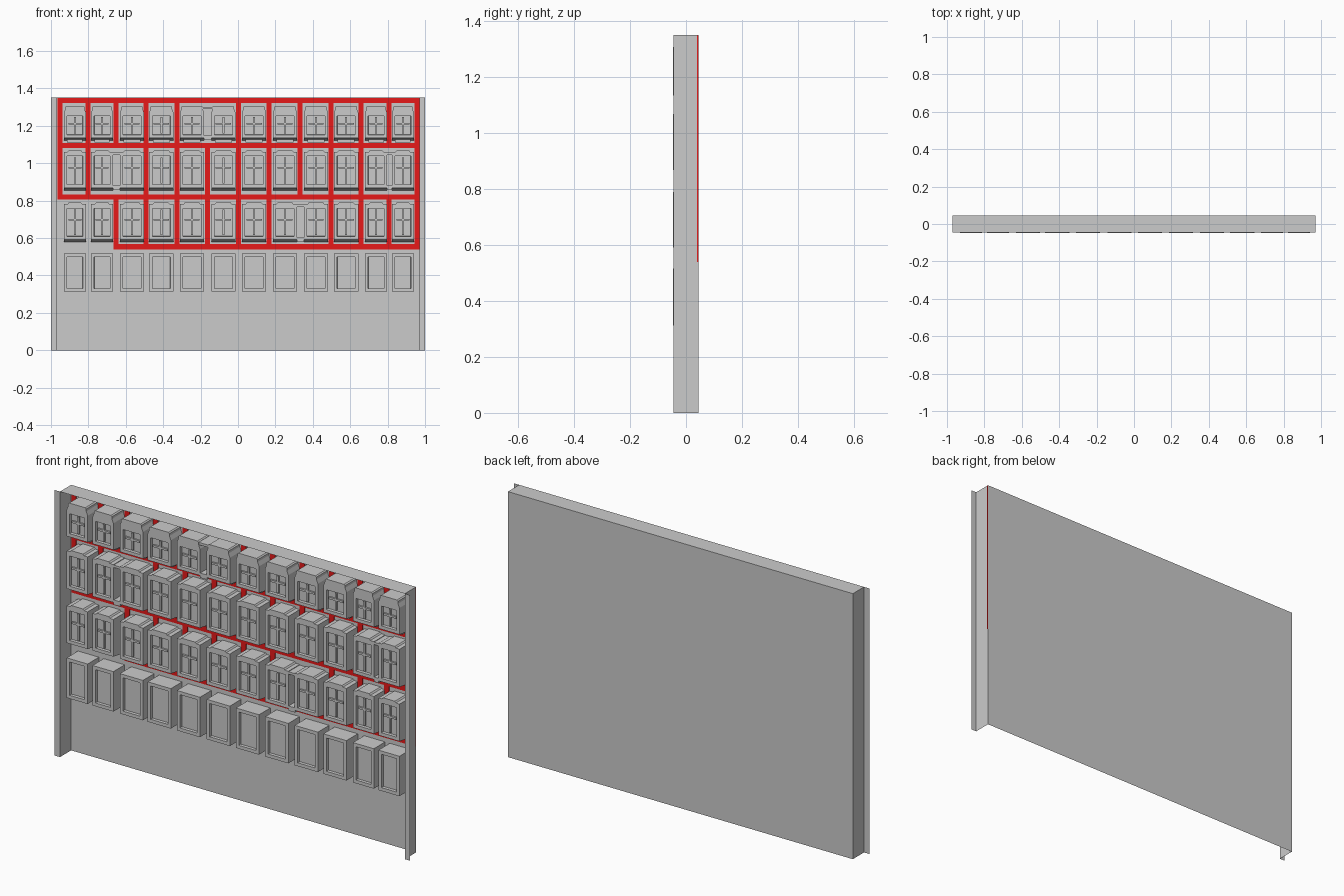
import bpy, bmesh

if "Cube" in bpy.data.objects:
    bpy.data.objects.remove(bpy.data.objects["Cube"])

FRONT, BACK = -0.045, 0.045


def finish(bm, name, mat=None):
    bmesh.ops.recalc_face_normals(bm, faces=bm.faces)
    me = bpy.data.meshes.new(name)
    bm.to_mesh(me)
    bm.free()
    ob = bpy.data.objects.new(name, me)
    bpy.context.collection.objects.link(ob)
    if mat:
        me.materials.append(mat)
    return ob


def box(bm, x0, x1, y0, y1, z0, z1):
    vs = bmesh.ops.create_cube(bm, size=1)["verts"]
    for v in vs:
        v.co = (x1 if v.co.x > 0 else x0, y1 if v.co.y > 0 else y0, z1 if v.co.z > 0 else z0)
    return vs


def prism(bm, pts, y0, y1):
    """Extrude an x-z outline from y0 to y1."""
    a = [bm.verts.new((x, y0, z)) for x, z in pts]
    b = [bm.verts.new((x, y1, z)) for x, z in pts]
    bm.faces.new(a)
    bm.faces.new(b[::-1])
    for i in range(len(pts)):
        j = (i + 1) % len(pts)
        bm.faces.new((a[i], b[i], b[j], a[j]))


# wall: back sheet, side returns and front flanges, open below
def wall(name, z0, z1, top=False):
    bm = bmesh.new()
    pts = [(-1, FRONT), (-0.97, FRONT), (-0.97, BACK), (0.97, BACK), (0.97, FRONT), (1, FRONT)]
    lo = [bm.verts.new((x, y, z0)) for x, y in pts]
    hi = [bm.verts.new((x, y, z1)) for x, y in pts]
    for i in range(5):
        bm.faces.new((lo[i], lo[i + 1], hi[i + 1], hi[i]))
    if top:
        bm.faces.new(hi[1:5])
    finish(bm, name)


wall("lower_wall", 0, 0.29)
wall("upper_wall", 0.29, 1.35, top=True)

# window columns: centre and half width
CX = [-0.872, -0.727, -0.567, -0.41, -0.246, -0.078, 0.086, 0.251, 0.417, 0.578, 0.738, 0.882]
HW = [0.059 if i in (0, 1, 10, 11) else 0.065 for i in range(12)]
# rows: bottom, shoulder, top, kind
ROWS = [(1.135, 1.27, 1.307, "tapered"), (0.868, 1.055, 1.068, "stepped"),
        (0.592, 0.776, 0.789, "stepped"), (0.313, 0.516, 0.516, "plain")]


def window(name, cx, hw, z0, z1, z2, kind):
    bm = bmesh.new()
    # body with recessed front panel
    vs = box(bm, cx - hw, cx + hw, -0.047, 0.044, z0, z1)
    if kind != "plain":  # sloped underside
        for v in vs:
            if v.co.z < z0 + 0.001 and v.co.y > 0:
                v.co.z -= 0.014
    bm.normal_update()
    face = min(bm.faces, key=lambda f: f.calc_center_median().y)
    edge = 0.024
    bmesh.ops.inset_region(bm, faces=[face], thickness=edge)
    bmesh.ops.inset_region(bm, faces=[face], thickness=0.001)
    for v in face.verts:
        v.co.y += 0.015
    if kind != "plain":
        # glazing bars
        a, b = z0 + edge, z1 - edge
        m = a + (b - a) * 0.6
        box(bm, cx - 0.005, cx + 0.005, -0.041, -0.031, a, b)
        box(bm, cx - hw + edge, cx + hw - edge, -0.041, -0.031, m - 0.005, m + 0.005)
    # moulded head
    if kind == "tapered":
        half = [(hw, z1), (hw - 0.008, z1 + 0.02), (hw - 0.008, z2 - 0.005), (hw - 0.014, z2)]
        # corbel under the sill
        box(bm, cx - hw * 0.7, cx + hw * 0.7, 0.0, 0.044, z0 - 0.024, z0 - 0.008)
    elif kind == "stepped":
        half = [(hw, z1), (hw, z1 + 0.005), (hw - 0.02, z1 + 0.006), (hw - 0.026, z2)]
    if kind != "plain":
        prism(bm, [(cx + x, z) for x, z in half] + [(cx - x, z) for x, z in half[::-1]], -0.047, 0.044)
    finish(bm, name)


for r, row in enumerate(ROWS):
    for c in range(12):
        window(f"window_{r + 1}_{c + 1}", CX[c], HW[c], *row)

# bridges joining paired windows: head slab and floor slab
PAIRS = [(0, 4), (1, 1), (1, 10), (2, 7)]
for r, c in PAIRS:
    z0, z1, z2, kind = ROWS[r]
    bm = bmesh.new()
    x0, x1 = CX[c] + HW[c], CX[c + 1] - HW[c + 1]
    top = z2 - 0.006 if kind == "tapered" else z1 + 0.002
    box(bm, x0 - 0.01, x1 + 0.01, -0.045, 0.044, top - 0.012, top)
    box(bm, x0, x1, -0.045, 0.044, z0 - 0.012, z0 + 0.012)
    finish(bm, f"bridge_{r + 1}_{c + 1}")

# red lattice strips on the back sheet
red = bpy.data.materials.new("red_trim")
red.diffuse_color = (0.8, 0.01, 0.01, 1)
red.use_nodes = True
red.node_tree.nodes["Principled BSDF"].inputs["Base Color"].default_value = red.diffuse_color
VX = [-0.952, -0.802, -0.652, -0.492, -0.326, -0.163, 0.003, 0.166, 0.332, 0.497, 0.658, 0.807, 0.957]
HZ = [1.335, 1.094, 0.82, 0.553]
W = 0.014
for i, z in enumerate(HZ):
    bm = bmesh.new()
    box(bm, VX[2 if i == 3 else 0] - W, VX[-1] + W, 0.04, 0.044, z - W, z + W)
    finish(bm, f"red_rail_{i + 1}", red)
for r in range(3):
    bm = bmesh.new()
    for i, x in enumerate(VX):
        if (r, i - 1) in PAIRS or (r == 2 and i < 2):
            continue
        box(bm, x - W, x + W, 0.04, 0.044, HZ[r + 1] + W, HZ[r] - W)
    finish(bm, f"red_posts_{r + 1}", red)
